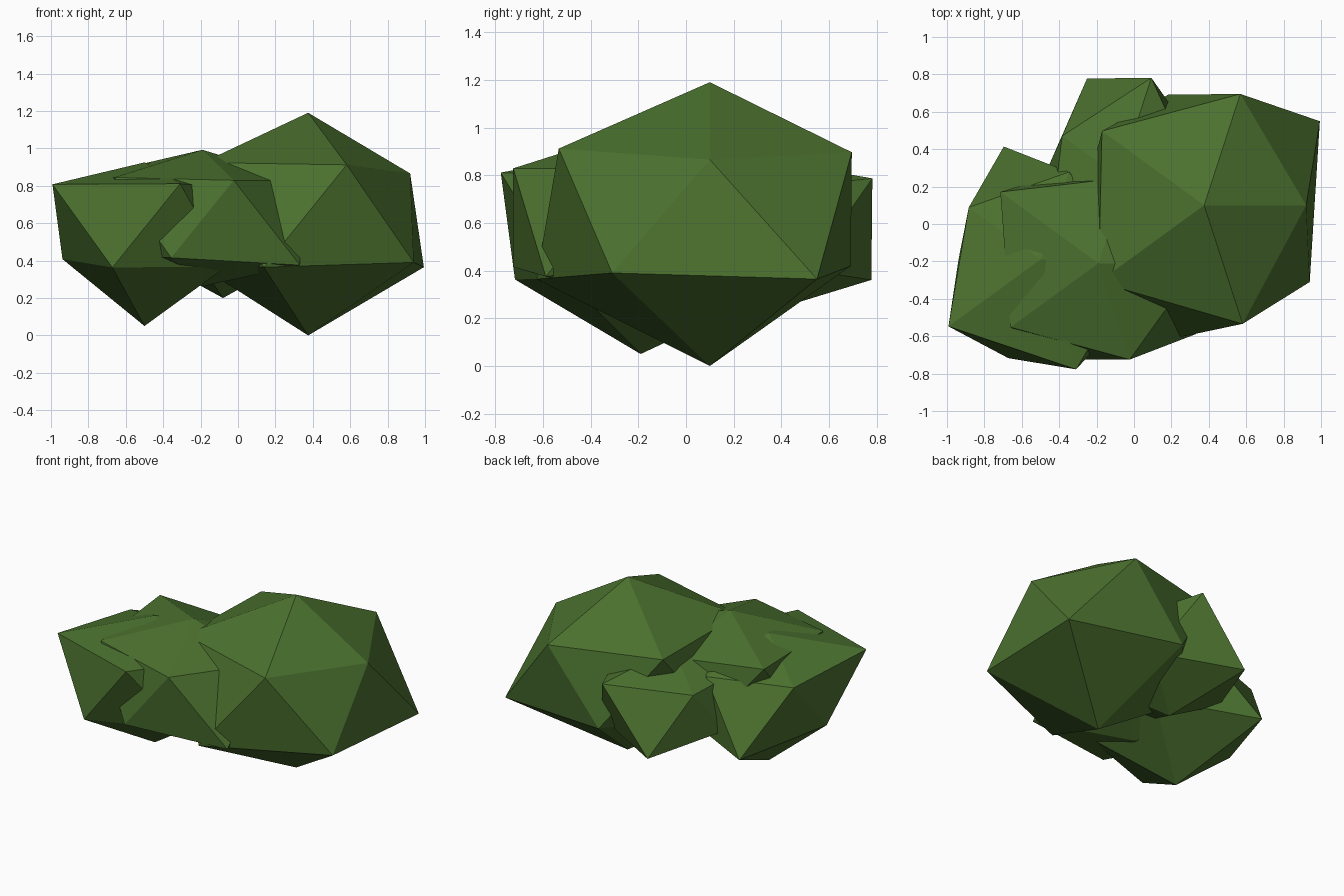
import bpy
import bmesh
import math

default_cube = bpy.data.objects.get("Cube")
if default_cube:
    bpy.data.objects.remove(default_cube, do_unlink=True)

# Single leaf colour
leaf_green = bpy.data.materials.new("leaf green")
leaf_green.use_nodes = True
leaf_colour = (0.07, 0.165, 0.028, 1.0)
leaf_green.diffuse_color = leaf_colour
leaf_green.node_tree.nodes["Principled BSDF"].inputs["Base Color"].default_value = leaf_colour

SQUASH = 0.765  # every clump is flattened by the same amount


def ring_order(vert):
    """Sort from bottom to top, then counter-clockwise around each ring."""
    angle = (math.atan2(vert.co.y, vert.co.x) + 0.3) % math.tau
    return (round(vert.co.z, 1), angle)


def foliage_clump(name, centre, bottom, lower, upper, top):
    """Icosahedron whose corners are pushed in or out along their own direction."""
    bm = bmesh.new()
    bmesh.ops.create_icosphere(bm, subdivisions=1, radius=1.0)
    reaches = [bottom, *lower, *upper, top]
    for vert, reach in zip(sorted(bm.verts, key=ring_order), reaches):
        vert.co = vert.co.normalized() * reach
        vert.co.z *= SQUASH
    bmesh.ops.recalc_face_normals(bm, faces=bm.faces)
    mesh = bpy.data.meshes.new(name)
    bm.to_mesh(mesh)
    bm.free()
    mesh.materials.append(leaf_green)
    clump = bpy.data.objects.new(name, mesh)
    clump.location = centre
    bpy.context.collection.objects.link(clump)
    return clump


# Large clump on the left side of the bush
foliage_clump("large_left_clump", (0.375, 0.1, 0.657), bottom=0.859,
              lower=(0.855, 0.695, 0.72, 0.855, 0.78),
              upper=(0.61, 0.7, 0.755, 0.78, 0.745), top=0.697)

# Medium clump on the right side
foliage_clump("right_clump", (-0.5, -0.19, 0.575), bottom=0.686,
              lower=(0.6, 0.71, 0.49, 0.62, 0.605),
              upper=(0.6, 0.55, 0.53, 0.68, 0.69), top=0.457)

# Clump bridging the two at the front
foliage_clump("middle_clump", (-0.19, -0.21, 0.622), bottom=0.47,
              lower=(0.5, 0.58, 0.55, 0.605, 0.72),
              upper=(0.6, 0.54, 0.725, 0.65, 0.605), top=0.484)

# Small clump at the back
foliage_clump("back_clump", (-0.08, 0.25, 0.573), bottom=0.488,
              lower=(0.5, 0.62, 0.45, 0.5, 0.5),
              upper=(0.46, 0.625, 0.42, 0.5, 0.5), top=0.4)
